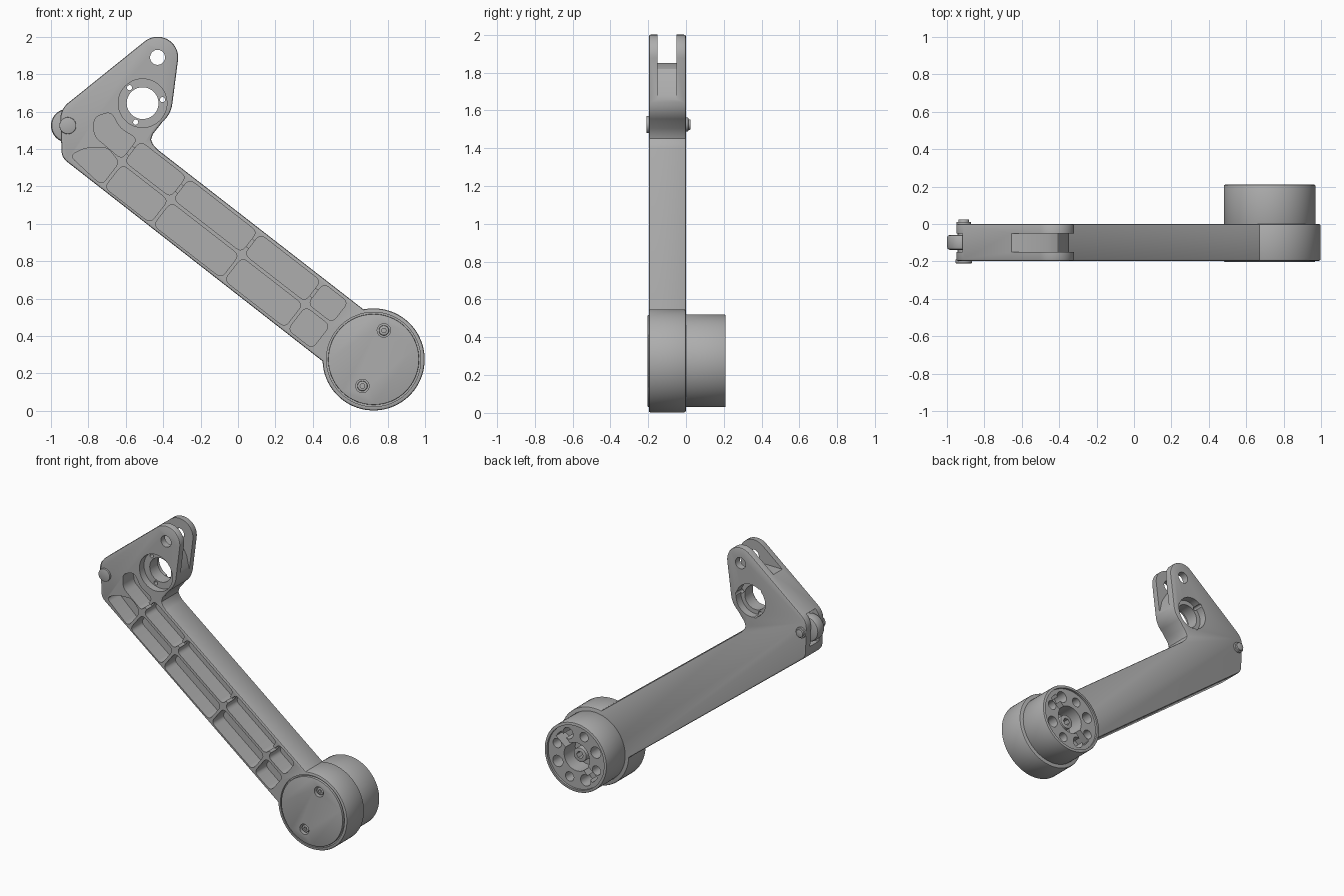
import bpy, bmesh
from math import sin, cos, pi, radians
from mathutils import Vector

cube = bpy.data.objects.get("Cube")
if cube:
    bpy.data.objects.remove(cube, do_unlink=True)

grey = bpy.data.materials.new("machined grey")
grey.use_nodes = True
colour = (0.42, 0.42, 0.42, 1)
grey.diffuse_color = colour
grey.node_tree.nodes["Principled BSDF"].inputs["Base Color"].default_value = colour

HUB = (-0.51, 1.645)
WHEEL = (-0.91, 1.525)
DRUM = (0.725, 0.275)
TIP = (-0.43, 1.89)
SLOPE = radians(-37.8)


def arc(c, r, a0, a1, n):
    """Points on an arc, angles in degrees."""
    angles = [radians(a0 + (a1 - a0) * i / n) for i in range(n + 1)]
    return [(c[0] + r * cos(a), c[1] + r * sin(a)) for a in angles]


def along(u, v):
    """Point measured along and across the sloping arm."""
    return (DRUM[0] + u * cos(SLOPE) - v * sin(SLOPE),
            DRUM[1] + u * sin(SLOPE) + v * cos(SLOPE))


def rounded(points, r, n=5):
    """Round every corner of a polygon."""
    out, pts = [], [Vector(p) for p in points]
    for i, p in enumerate(pts):
        before, after = pts[i - 1] - p, pts[(i + 1) % len(pts)] - p
        a = p + before.normalized() * min(r, before.length * 0.45)
        b = p + after.normalized() * min(r, after.length * 0.45)
        for k in range(n + 1):
            t = k / n
            out.append(tuple(a * (1 - t) ** 2 + p * 2 * t * (1 - t) + b * t * t))
    return out


def prism(name, pts, y0, y1, bevel=0):
    """Extrude an x-z outline from y0 to y1."""
    bm = bmesh.new()
    face = bm.faces.new([bm.verts.new((x, y0, z)) for x, z in pts])
    grown = bmesh.ops.extrude_face_region(bm, geom=[face])["geom"]
    bmesh.ops.translate(bm, vec=(0, y1 - y0, 0),
                        verts=[g for g in grown if isinstance(g, bmesh.types.BMVert)])
    bmesh.ops.recalc_face_normals(bm, faces=bm.faces)
    if bevel:
        rims = [e for e in bm.edges if abs(e.verts[0].co.y - e.verts[1].co.y) < 1e-5]
        bmesh.ops.bevel(bm, geom=rims, offset=bevel, segments=2, profile=0.5, affect='EDGES')
    mesh = bpy.data.meshes.new(name)
    bm.to_mesh(mesh)
    bm.free()
    mesh.materials.append(grey)
    obj = bpy.data.objects.new(name, mesh)
    bpy.context.collection.objects.link(obj)
    return obj


def disc(name, c, r, y0, y1, bevel=0, n=40):
    return prism(name, arc(c, r, 0, 360 - 360 / n, n - 1), y0, y1, bevel)


def cut(obj, cutter):
    """Subtract the cutter and throw it away."""
    mod = obj.modifiers.new("cut", 'BOOLEAN')
    mod.operation, mod.solver, mod.object = 'DIFFERENCE', 'EXACT', cutter
    bpy.context.view_layer.objects.active = obj
    bpy.ops.object.modifier_apply(modifier=mod.name)
    bpy.data.objects.remove(cutter, do_unlink=True)


def bore(obj, c, r, y0, y1, n=40):
    cut(obj, disc("bore", c, r, y0, y1, 0, n))


# Arm body: round housing, sloping beam and bracket in one outline
outline = arc(DRUM, 0.273, 182, 461.5, 56)
outline += [(-0.43, 1.397), (-0.455, 1.425), (-0.465, 1.45), (-0.455, 1.48), (-0.435, 1.505)]
outline += arc((-0.5, 1.66), 0.15, -50, -7, 8)
outline += arc(TIP, 0.11, -7, 130, 18)
outline += arc((-0.84, 1.56), 0.11, 130, 185, 8)
outline += [(-0.943, 1.38), (-0.938, 1.36), (-0.922, 1.338)]
body = prism("arm_body", outline, -0.197, 0, 0.01)

# Front pockets between the ribs
FRONT, FLOOR = -0.25, -0.075
stations = [-1.71, -1.38, -0.9, -0.47, -0.285]
pockets = []
for u0, u1 in zip(stations, stations[1:]):
    for v0, v1 in ((0.02, 0.158), (-0.155, 0.0)):
        pockets.append([along(u0 + 0.01, v0), along(u1 - 0.01, v0),
                        along(u1 - 0.01, v1), along(u0 + 0.01, v1)])
pockets.append([(-0.77, 1.57), (-0.68, 1.6), (-0.63, 1.51), along(-1.72, 0.158),
                along(-1.72, 0.02), (-0.77, 1.47)])
pockets.append([(-0.9, 1.365), (-0.82, 1.405), (-0.7, 1.41), along(-1.72, 0.0),
                along(-1.72, -0.155)])
for p in pockets:
    cut(body, prism("pocket", rounded(p, 0.035), FRONT, FLOOR))

# Cable notches through the upper cross ribs
for u in stations[:4]:
    notch = [along(u - 0.03, 0.06), along(u + 0.03, 0.06),
             along(u + 0.03, 0.11), along(u - 0.03, 0.11)]
    cut(body, prism("notch", notch, FRONT, -0.135))

# Fork slot in the bracket tip, and the slot around the wheel
fork = [(-0.8, 1.85), (-0.47, 1.85), (-0.41, 1.82), (-0.37, 1.75), (-0.355, 1.68),
        (-0.34, 1.63), (-0.2, 1.63), (-0.2, 2.1), (-0.8, 2.1)]
cut(body, prism("fork_slot", fork, -0.15, -0.05))
bore(body, WHEEL, 0.115, -0.15, -0.05)

# Bearing seat with screw holes, and the tip hole
bore(body, HUB, 0.13, FRONT, -0.145, 48)
bore(body, HUB, 0.115, -0.055, 0.1, 48)
bore(body, HUB, 0.085, FRONT, 0.1, 48)
for c in arc(HUB, 0.108, 10, 250, 2):
    bore(body, c, 0.014, FRONT, 0.1, 16)
bore(body, TIP, 0.04, FRONT, 0.1)

# Ring groove and cover with two countersunk screws
bore(body, DRUM, 0.252, FRONT, -0.185, 64)
cover = disc("housing_cover", DRUM, 0.243, -0.203, -0.18, 0.004, 64)
for number, c in enumerate([(0.78, 0.43), (0.665, 0.133)]):
    bore(body, c, 0.036, FRONT, -0.16, 24)
    bore(cover, c, 0.036, FRONT, 0, 24)
    screw = disc("cover_screw_%d" % (number + 1), c, 0.027, -0.192, -0.15, 0.005, 24)
    bore(screw, c, 0.013, FRONT, -0.17, 6)

# Rear drum with recessed face, ring of holes and centre well
drum = disc("rear_drum", DRUM, 0.245, -0.01, 0.21, 0.006, 64)
bore(drum, DRUM, 0.225, 0.195, 0.3, 64)
bore(drum, DRUM, 0.1, 0.07, 0.3)
for i, c in enumerate(arc(DRUM, 0.165, 20, 335, 7)):
    bore(drum, c, 0.04 if i % 2 else 0.033, 0.09, 0.3, 24)
for a in (42, 222):
    lobe = arc(DRUM, 0.195, a - 9, a + 9, 4) + arc(DRUM, 0.06, a + 22, a - 22, 4)
    cut(drum, prism("lobe", lobe, 0.1, 0.3))
shaft = disc("drum_shaft", DRUM, 0.05, 0.05, 0.16, 0.004)
bore(shaft, DRUM, 0.026, 0.1, 0.3, 6)

# Wheel on its pin
disc("guide_wheel", WHEEL, 0.09, -0.138, -0.058, 0.015)
disc("wheel_pin", WHEEL, 0.028, -0.2, 0.025, 0.004)
disc("wheel_pin_head", WHEEL, 0.045, -0.21, -0.19, 0.004)
disc("wheel_pin_collar", WHEEL, 0.038, -0.01, 0.012, 0.003)

# Smooth the round walls, keep the edges crisp
bpy.ops.object.select_all(action='DESELECT')
for obj in bpy.context.collection.objects:
    if obj.type == 'MESH' and grey.name in obj.data.materials:
        obj.select_set(True)
        bpy.context.view_layer.objects.active = obj
bpy.ops.object.shade_smooth_by_angle(angle=radians(30))
